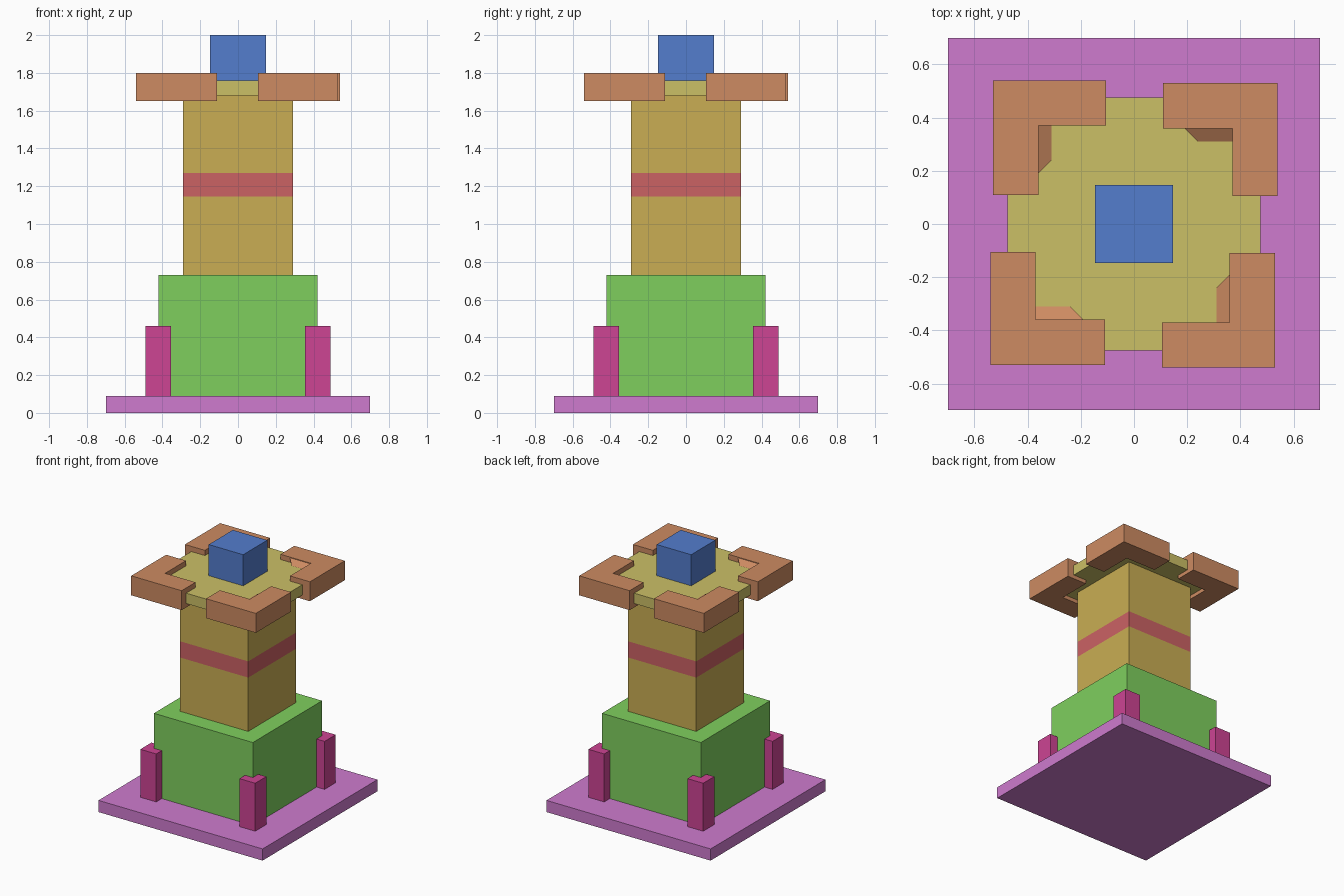
import bpy, math
from mathutils import Matrix

if "Cube" in bpy.data.objects:
    bpy.data.objects.remove(bpy.data.objects["Cube"])


def material(name, rgb):
    m = bpy.data.materials.new(name)
    m.diffuse_color = (*[(c / 255) ** 2.2 for c in rgb], 1)
    m.use_nodes = True
    m.node_tree.nodes["Principled BSDF"].inputs["Base Color"].default_value = m.diffuse_color
    return m


def make(name, verts, faces, mat, turn=0):
    # Build a flat-shaded mesh, turned by quarter turns about z
    me = bpy.data.meshes.new(name)
    me.from_pydata(verts, [], faces)
    me.transform(Matrix.Rotation(turn * math.pi / 2, 4, 'Z'))
    me.materials.append(mat)
    ob = bpy.data.objects.new(name, me)
    bpy.context.collection.objects.link(ob)


def prism(name, outline, z0, z1, mat, turn=0):
    # Extrude a counter-clockwise outline from z0 to z1
    n = len(outline)
    verts = [(x, y, z) for z in (z0, z1) for x, y in outline]
    faces = [tuple(reversed(range(n))), tuple(range(n, 2 * n))]
    faces += [(i, (i + 1) % n, n + (i + 1) % n, n + i) for i in range(n)]
    make(name, verts, faces, mat, turn)


def rect(x0, x1, y0, y1):
    return [(x0, y0), (x1, y0), (x1, y1), (x0, y1)]


def square(r):
    return rect(-r, r, -r, r)


purple = material("purple", (205, 122, 205))
green = material("green", (126, 206, 94))
pink = material("pink", (204, 70, 146))
gold = material("gold", (200, 172, 84))
red = material("red", (202, 98, 100))
olive = material("olive", (202, 190, 102))
orange = material("orange", (204, 138, 98))
blue = material("blue", (84, 124, 204))

# Central stack
prism("base_plate", square(0.70), 0, 0.09, purple)
prism("pedestal", square(0.422), 0.09, 0.73, green)
prism("shaft_lower", square(0.29), 0.73, 1.145, gold)
prism("shaft_band", square(0.29), 1.145, 1.27, red)
prism("shaft_upper", square(0.29), 1.27, 1.68, gold)
prism("top_plate", square(0.475), 1.68, 1.76, olive)
prism("top_block", square(0.147), 1.76, 2.0, blue)

# Corner posts, L-shaped corner brackets and their inner sloped lips
bracket = [(0.37, 0.105), (0.54, 0.105), (0.54, 0.53),
           (0.11, 0.53), (0.11, 0.36), (0.37, 0.36)]
lip = [(0.19, 0.36, 1.795), (0.37, 0.36, 1.795),
       (0.37, 0.31, 1.765), (0.24, 0.31, 1.765)]
for i in range(4):
    prism(f"corner_post_{i}", rect(0.355, 0.49, 0.355, 0.49), 0.09, 0.46, pink, i)
    prism(f"corner_bracket_{i}", bracket, 1.65, 1.80, orange, i)
    make(f"bracket_lip_{i}", lip, [(0, 1, 2, 3)], orange, i)
